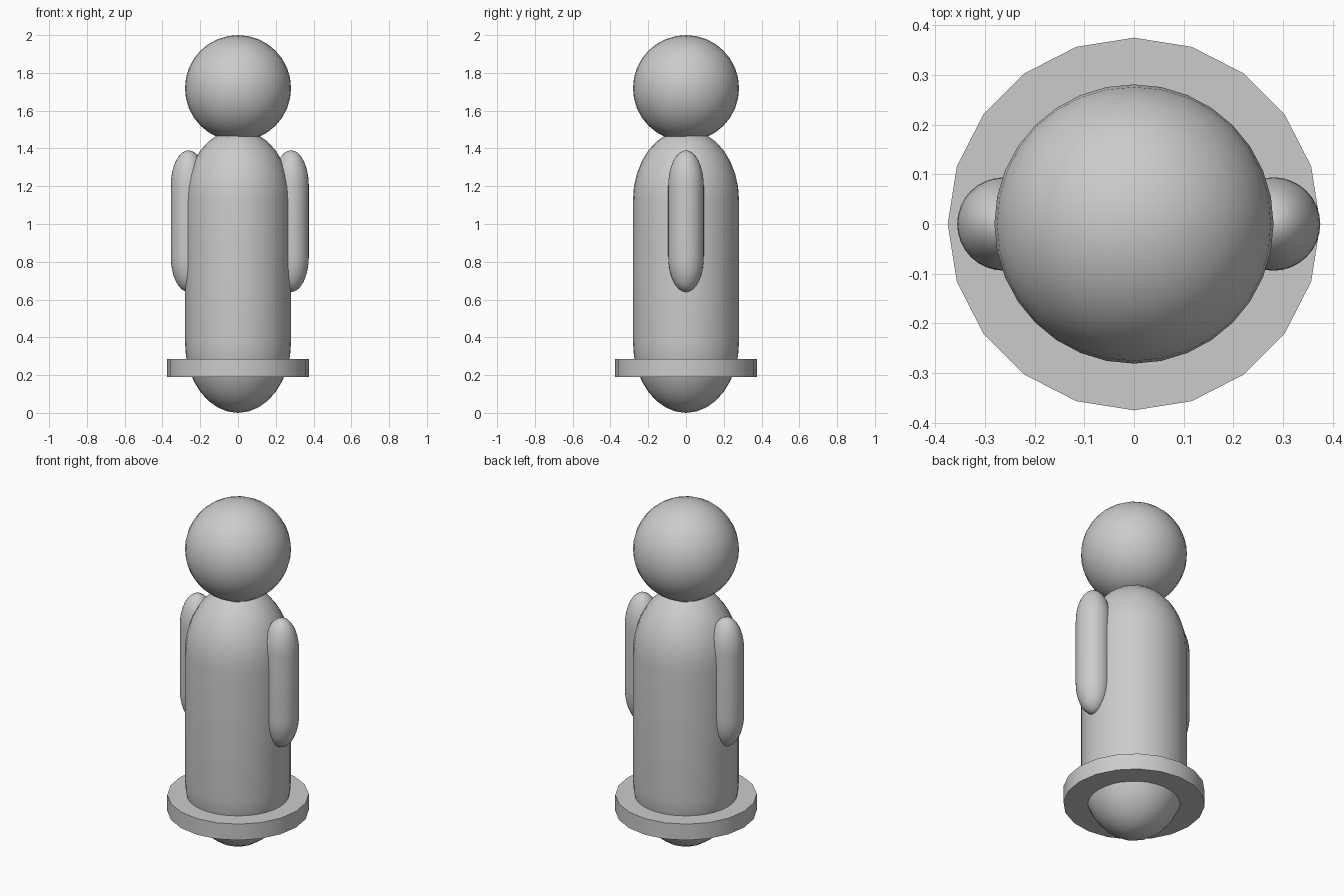
import bpy, bmesh
from math import tan, pi
from mathutils import Vector

if "Cube" in bpy.data.objects:
    bpy.data.objects.remove(bpy.data.objects["Cube"])


def round_ball():
    """Unit-radius ball made from an evenly spaced 8 x 8 gridded cube."""
    bm = bmesh.new()
    bmesh.ops.create_cube(bm, size=2)
    bmesh.ops.subdivide_edges(bm, edges=bm.edges[:], cuts=7, use_grid_fill=True)
    for v in bm.verts:
        v.co = Vector([tan(c * pi / 4) for c in v.co]).normalized()
    return bm


def capsule_mesh():
    """Capsule of radius 1 and half height 2, split at its equator."""
    bm = round_ball()
    lower = [f for f in bm.faces if f.calc_center_median().z < 0]
    bmesh.ops.delete(bm, geom=lower, context='FACES')
    for v in bm.verts:
        v.co.z += 1
    rim = [e for e in bm.edges if e.is_boundary]
    wall = bmesh.ops.extrude_edge_only(bm, edges=rim)["geom"]
    for v in wall:
        if isinstance(v, bmesh.types.BMVert):
            v.co.z = 0
    geom = bm.verts[:] + bm.edges[:] + bm.faces[:]
    bmesh.ops.mirror(bm, geom=geom, axis='Z', merge_dist=0.001)
    return bm


def add_part(name, bm, location, scale):
    bmesh.ops.scale(bm, vec=scale, verts=bm.verts[:])
    bmesh.ops.recalc_face_normals(bm, faces=bm.faces[:])
    mesh = bpy.data.meshes.new(name)
    bm.to_mesh(mesh)
    bm.free()
    obj = bpy.data.objects.new(name, mesh)
    bpy.context.collection.objects.link(obj)
    obj.location = location
    bpy.ops.object.select_all(action='DESELECT')
    obj.select_set(True)
    bpy.context.view_layer.objects.active = obj
    bpy.ops.object.shade_smooth_by_angle()
    return obj


R = 0.281

# Head and body
add_part("head", round_ball(), (0, 0, 2 - R), (R, R, R))
add_part("body", capsule_mesh(), (0, 0, 0.75), (R, R, 0.375))

# Arms (the left one sits slightly closer in)
for name, x in (("left_arm", -0.262), ("right_arm", 0.281)):
    add_part(name, capsule_mesh(), (x, 0, 1.015), (0.094, 0.094, 0.1875))

# Twenty-sided base disc
disc = bmesh.new()
bmesh.ops.create_cone(disc, cap_ends=True, segments=20,
                      radius1=1, radius2=1, depth=1)
add_part("base_disc", disc, (0, 0, 0.238), (0.375, 0.375, 0.094))
